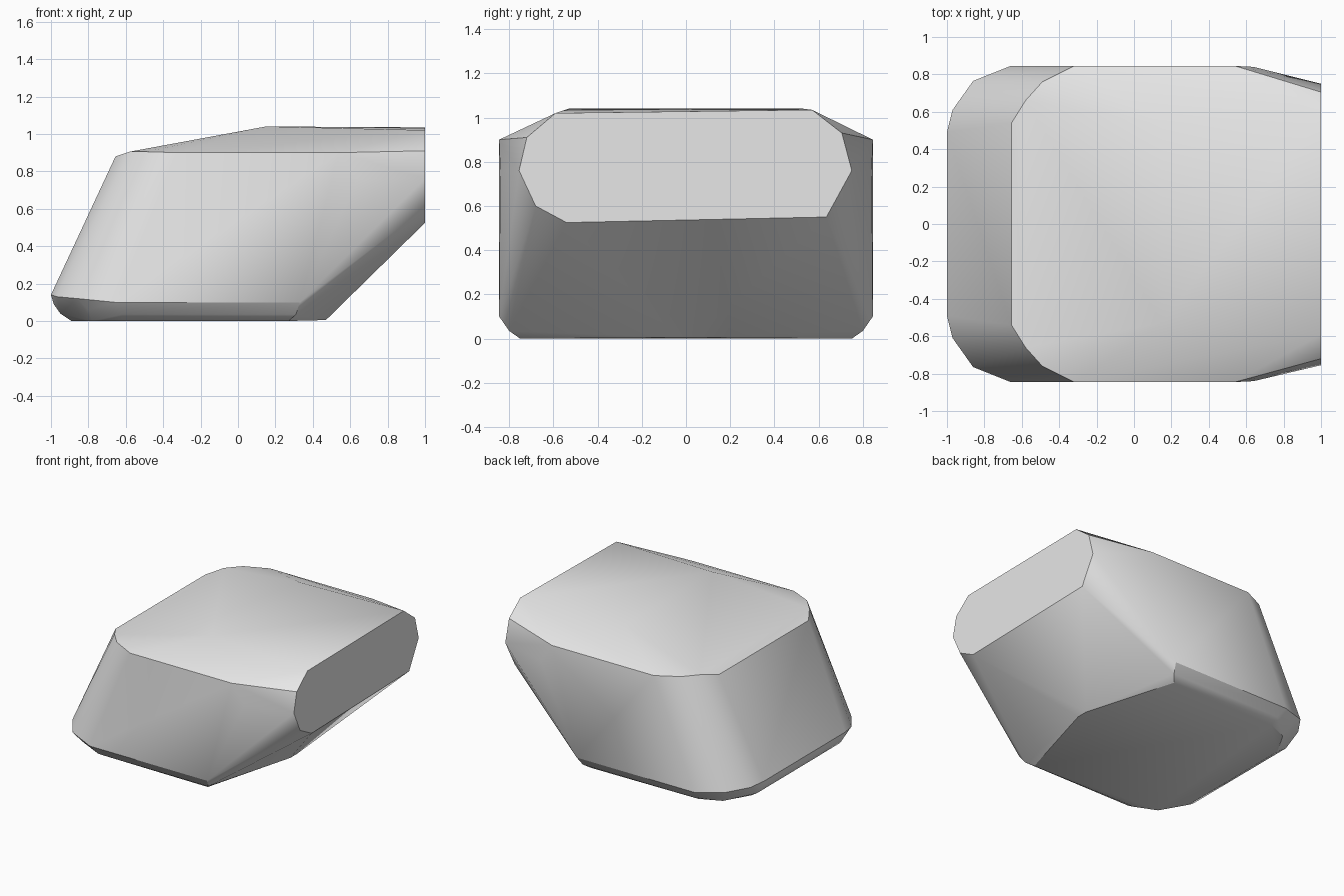
import bpy, bmesh, math

cube = bpy.data.objects.get("Cube")
if cube:
    bpy.data.objects.remove(cube, do_unlink=True)

stone = bpy.data.materials.new("light_grey")
stone.use_nodes = True
grey = (0.8, 0.8, 0.8, 1)
stone.diffuse_color = grey
stone.node_tree.nodes["Principled BSDF"].inputs["Base Color"].default_value = grey


def both_sides(points):
    return [(x, s * y, z) for x, y, z in points for s in (1, -1)]


# flat cut end, slightly uneven
end_cut = [(1, y, z) for y, z in (
    (-.59, 1.02), (-.72, .91), (-.755, .76), (-.68, .6), (-.54, .525),
    (.635, .55), (.75, .76), (.705, .93), (.57, 1.035))]

# upper rim and raised top
upper = both_sides([
    (-.655, .54, .88), (-.58, .66, .905), (-.49, .76, .905), (-.32, .845, .9),
    (.54, .845, .9), (.64, .84, .76), (.15, .53, 1.04)])

# rounded leaning corners
lower_rim = both_sides([
    (-1, .49, .14), (-.97, .61, .13), (-.86, .765, .12), (-.66, .845, .1),
    (.33, .845, .1)])

# bevel under the rim and flat base
base = both_sides([
    (-.985, .49, .09), (-.95, .5, .04), (-.89, .48, 0), (-.78, .67, 0),
    (-.8, .74, .06), (-.62, .8, .035), (-.62, .74, 0),
    (.31, .8, .035), (.27, .75, 0), (.47, .04, .005)])

bm = bmesh.new()
for p in end_cut + upper + lower_rim + base:
    bm.verts.new(p)
hull = bmesh.ops.convex_hull(bm, input=bm.verts[:])
loose = {g for g in hull["geom_interior"] + hull["geom_unused"]
         if isinstance(g, bmesh.types.BMVert)}
bmesh.ops.delete(bm, geom=list(loose), context='VERTS')
bmesh.ops.dissolve_limit(bm, angle_limit=math.radians(0.5),
                         verts=bm.verts[:], edges=bm.edges[:])
bmesh.ops.recalc_face_normals(bm, faces=bm.faces[:])
mesh = bpy.data.meshes.new("faceted_block")
bm.to_mesh(mesh)
bm.free()
mesh.materials.append(stone)

block = bpy.data.objects.new("faceted_block", mesh)
bpy.context.collection.objects.link(block)
bpy.ops.object.select_all(action='DESELECT')
block.select_set(True)
bpy.context.view_layer.objects.active = block
bpy.ops.object.shade_smooth_by_angle(angle=math.radians(32))
